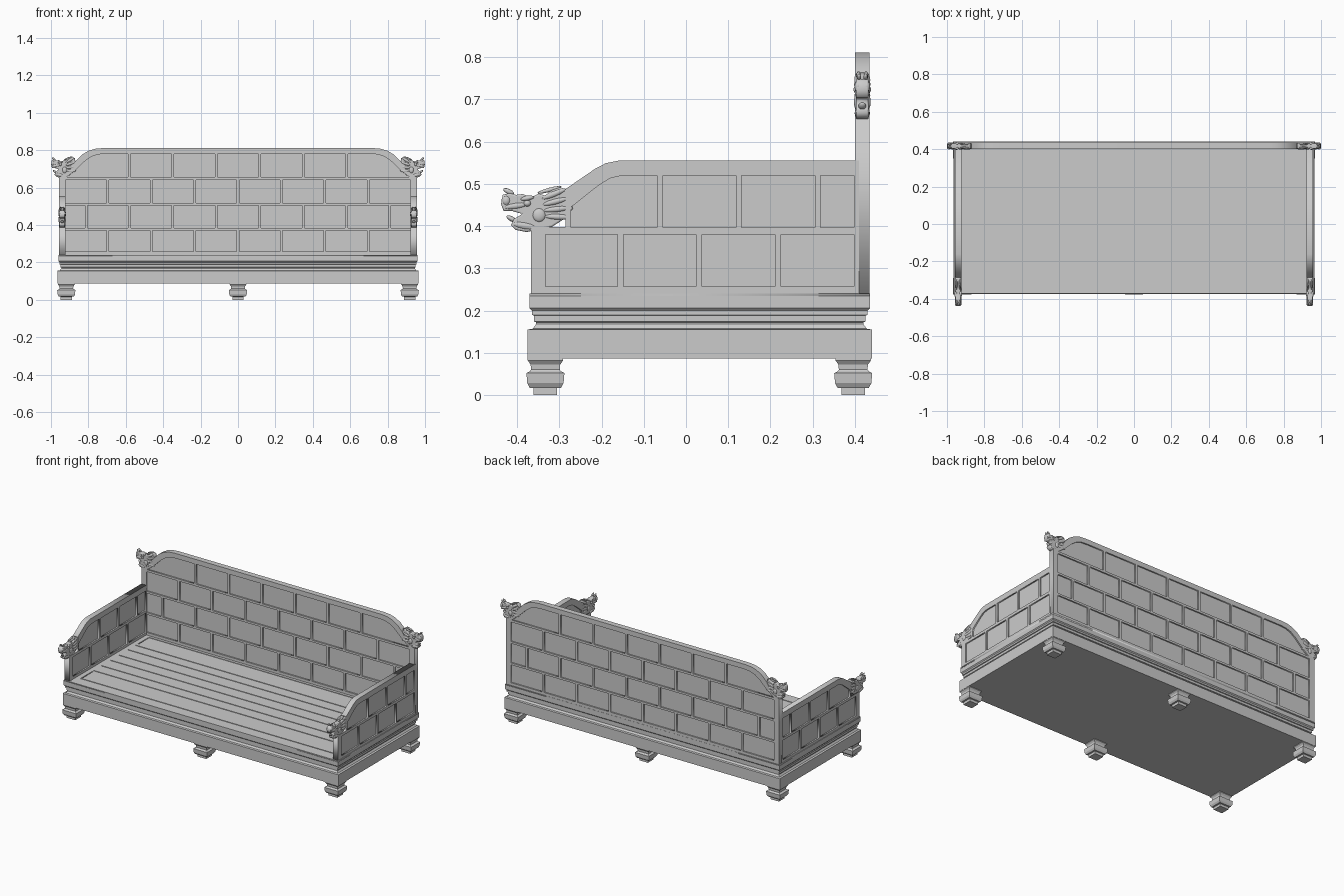
import bpy, bmesh, math
from mathutils import Matrix, Vector

old = bpy.data.objects.get("Cube")
if old:
    bpy.data.objects.remove(old, do_unlink=True)

GREY = (0.6, 0.6, 0.6, 1)
mat = bpy.data.materials.new("plain grey")
mat.use_nodes = True
mat.diffuse_color = GREY
mat.node_tree.nodes["Principled BSDF"].inputs["Base Color"].default_value = GREY


def add_object(name, mesh, matrix=None):
    if not mesh.materials:
        mesh.materials.append(mat)
    ob = bpy.data.objects.new(name, mesh)
    bpy.context.scene.collection.objects.link(ob)
    if matrix:
        ob.matrix_world = matrix
    return ob


def slab_mesh(name, loops, half, bevel=0.0):
    """Flat outline with holes, extruded by half to each side."""
    cu = bpy.data.curves.new(name, 'CURVE')
    cu.dimensions = '2D'
    cu.fill_mode = 'BOTH'
    cu.extrude = half - bevel
    cu.bevel_depth = bevel
    cu.bevel_resolution = 2
    cu.offset = -bevel
    for loop in loops:
        sp = cu.splines.new('POLY')
        sp.points.add(len(loop) - 1)
        for p, (x, y) in zip(sp.points, loop):
            p.co = (x, y, 0, 1)
        sp.use_cyclic_u = True
    tmp = bpy.data.objects.new(name, cu)
    bpy.context.scene.collection.objects.link(tmp)
    dg = bpy.context.evaluated_depsgraph_get()
    mesh = bpy.data.meshes.new_from_object(tmp.evaluated_get(dg))
    bpy.data.objects.remove(tmp, do_unlink=True)
    bpy.data.curves.remove(cu)
    mesh.materials.clear()
    return mesh


def loft(name, rings):
    """Stack of rectangles (x0, x1, y0, y1, z) joined into a solid."""
    bm = bmesh.new()
    prev = None
    for x0, x1, y0, y1, z in rings:
        ring = [bm.verts.new((x, y, z)) for x, y in ((x0, y0), (x1, y0), (x1, y1), (x0, y1))]
        if prev:
            for i in range(4):
                j = (i + 1) % 4
                bm.faces.new((prev[i], prev[j], ring[j], ring[i]))
        else:
            bm.faces.new(ring[::-1])
        prev = ring
    bm.faces.new(prev)
    mesh = bpy.data.meshes.new(name)
    bm.to_mesh(mesh)
    bm.free()
    return add_object(name, mesh)


def rect(x0, x1, y0, y1):
    return [(x0, y0), (x1, y0), (x1, y1), (x0, y1)]


def row(start, end, seps, z0, z1, gap=0.007):
    """Brick-like row of panel openings between separators."""
    edges = [start - gap] + list(seps) + [end + gap]
    return [rect(a + gap, b - gap, z0, z1) for a, b in zip(edges, edges[1:])]


def wall(name, outline, holes, matrix):
    add_object(name + "_frame", slab_mesh(name + "_frame", [outline] + holes, 0.0175), matrix)
    add_object(name + "_panels", slab_mesh(name + "_panels", [[(x * 0.998, z - 0.003) for x, z in outline]], 0.009), matrix)


# Base: apron and stepped moulding
BASE = [(0, 0.086), (0, 0.155), (0.012, 0.157), (0.02, 0.168), (0.02, 0.172), (0.015, 0.174),
        (0.015, 0.188), (0.01, 0.19), (0.01, 0.2), (0.004, 0.206), (0.004, 0.235)]
loft("base_moulding", [(-0.965 + i, 0.965 - i, -0.375 + i, 0.44 - i, z) for i, z in BASE])

# Feet: square turned blocks
FOOT = [(0.028, 0), (0.028, 0.016), (0.037, 0.017), (0.043, 0.028), (0.045, 0.052), (0.037, 0.056),
        (0.034, 0.06), (0.035, 0.072), (0.042, 0.082), (0.042, 0.088)]
for fy, depth in ((-0.333, "front"), (0.396, "back")):
    for fx, side in ((-0.918, "right"), (0, "middle"), (0.918, "left")):
        loft(f"{depth}_{side}_foot", [(fx - 1.08 * r, fx + 1.08 * r, fy - r, fy + r, z) for r, z in FOOT])

# Seat: boards divided by narrow grooves
g = 0.003
grooves = [rect(-0.893, 0.893, y - g, y + g) for y in (0.38, 0.25, 0.175, 0.085, 0, -0.09, -0.17, -0.3)]
for x in (-0.89, 0.89):
    grooves += [rect(x - g, x + g, 0.275, 0.37), rect(x - g, x + g, -0.29, -0.185)]
add_object("seat_boards", slab_mesh("seat_boards", [rect(-0.961, 0.961, -0.371, 0.436)] + grooves, 0.004),
           Matrix.Translation((0, 0, 0.236)))

# Back wall: arched shoulders, four rows of recessed panels
P = 0.232
shoulder = [(0.957, 0.655), (0.905, 0.68), (0.87, 0.74), (0.835, 0.775), (0.8, 0.796), (0.765, 0.807), (0.72, 0.811)]
outline = [(-0.957, 0.225), (0.957, 0.225)] + shoulder + [(-x, z) for x, z in reversed(shoulder)]
inner = [(0.588, 0.655), (0.918, 0.655), (0.87, 0.692), (0.82, 0.74), (0.785, 0.765), (0.75, 0.777), (0.71, 0.78), (0.588, 0.78)]
holes = [inner, [(-x, z) for x, z in inner]]
holes += row(-0.574, 0.574, [P * i for i in (-1.5, -0.5, 0.5, 1.5)], 0.655, 0.78)
for z0, z1, offs in ((0.518, 0.641, range(-3, 4)), (0.383, 0.505, [i - 3.5 for i in range(8)]),
                     (0.257, 0.37, range(-3, 4))):
    holes += row(-0.922, 0.922, [P * i for i in offs], z0, z1)
wall("back", outline, holes, Matrix.Translation((0, 0.4175, 0)) @ Matrix.Rotation(math.pi / 2, 4, 'X'))

# Side walls: sloped arm, two rows of recessed panels
arm = [(-0.367, 0.225), (0.41, 0.225), (0.41, 0.555), (-0.16, 0.555), (-0.19, 0.549), (-0.215, 0.536),
       (-0.285, 0.488), (-0.285, 0.398), (-0.367, 0.398)]
arm_holes = [[(-0.272, 0.397), (-0.069, 0.397), (-0.069, 0.52), (-0.15, 0.52), (-0.178, 0.514), (-0.205, 0.498), (-0.272, 0.445)]]
arm_holes += row(-0.055, 0.398, (0.125, 0.312), 0.397, 0.52)
arm_holes += row(-0.333, 0.398, (-0.155, 0.031, 0.218), 0.257, 0.38)
turn = Matrix.Rotation(math.pi / 2, 4, 'Z') @ Matrix.Rotation(math.pi / 2, 4, 'X')
for s, side in ((-1, "right"), (1, "left")):
    wall(f"{side}_side", arm, arm_holes, Matrix.Translation((s * 0.94, 0, 0)) @ turn)

# Carved dragon head: bevelled profile with rounded features
profile = [(0, 0.055), (0.012, 0.1), (0.03, 0.106), (0.05, 0.1), (0.065, 0.086), (0.08, 0.091), (0.1, 0.082),
           (0.118, 0.09), (0.135, 0.088), (0.15, 0.092), (0.166, 0.088), (0.17, 0.066), (0.164, 0.05),
           (0.145, 0.05), (0.12, 0.043), (0.14, 0.03), (0.147, 0.016), (0.135, 0.005), (0.11, 0), (0.08, 0.006),
           (0.05, 0.012), (0.022, 0.03)]
body = slab_mesh("head_body", [profile], 0.015, 0.004)
bm = bmesh.new()
bm.from_mesh(body)


def blob(u, v, w, ru, rv, rw, tilt=0):
    m = Matrix.Translation((u, v, w)) @ Matrix.Rotation(math.radians(tilt), 4, 'Z') @ Matrix.Diagonal((ru, rv, rw, 1))
    for vert in bmesh.ops.create_uvsphere(bm, u_segments=12, v_segments=8, radius=1, matrix=m)["verts"]:
        for f in vert.link_faces:
            f.smooth = True


for w in (-0.013, 0.013):
    blob(0.108, 0.068, w, 0.009, 0.008, 0.008)            # eye
    blob(0.108, 0.08, w, 0.017, 0.006, 0.007, -10)        # brow
    blob(0.158, 0.075, w * 0.8, 0.011, 0.013, 0.008)      # nostril
    blob(0.135, 0.062, w, 0.03, 0.007, 0.005, -8)         # upper lip
    blob(0.115, 0.015, w, 0.03, 0.008, 0.005, 10)         # lower jaw
    blob(0.08, 0.04, w, 0.016, 0.017, 0.007)              # cheek
    blob(0.152, 0.096, w * 0.6, 0.014, 0.006, 0.005, 25)  # snout curl
    for i in range(4):                                    # mane locks
        blob(0.045 - 0.003 * i, 0.09 - 0.018 * i, w, 0.032, 0.007, 0.006, -22 + 8 * i)
    blob(0.055, 0.1, w * 0.7, 0.03, 0.005, 0.005, -15)    # horn
blob(0.145, 0.031, 0, 0.014, 0.006, 0.009, 30)            # tongue
head = bpy.data.meshes.new("dragon_head")
bm.to_mesh(head)
bm.free()


def frame(u, v, w, origin):
    m = Matrix((u, v, w)).transposed().to_4x4()
    m.translation = Vector(origin)
    return m


for s, side in ((-1, "right"), (1, "left")):
    add_object(f"{side}_arm_head", head, frame((0, -1, 0), (0, 0, 1), (-1, 0, 0), (s * 0.94, -0.268, 0.386)))
    add_object(f"{side}_back_head", head,
               frame((s * 0.8, 0, 0), (0, 0, 1.05), (0, -s, 0), (s * 0.863, 0.4175, 0.652)))
